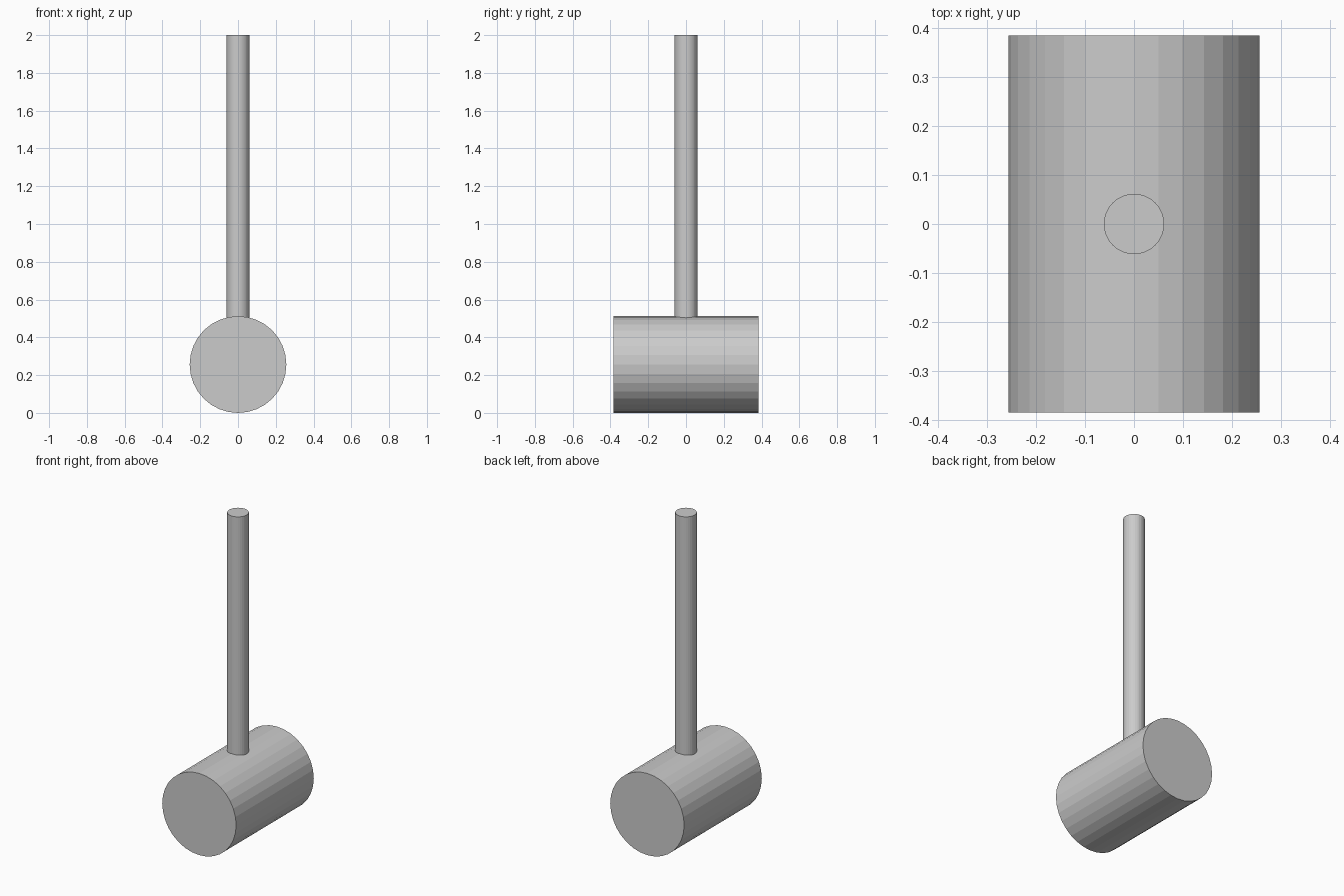
import bpy
import math

if "Cube" in bpy.data.objects:
    bpy.data.objects.remove(bpy.data.objects["Cube"])

HEAD_R, HEAD_LEN = 0.256, 0.768
HANDLE_R, HANDLE_BOTTOM, TOP = 0.0615, 0.45, 2.0


def cylinder(name, radius, depth, z, rot=(0, 0, 0)):
    bpy.ops.mesh.primitive_cylinder_add(vertices=32, radius=radius, depth=depth,
                                        location=(0, 0, z), rotation=rot)
    obj = bpy.context.object
    obj.name = name
    bpy.ops.object.transform_apply(location=False, rotation=True, scale=True)
    return obj


# Mallet head lying along y
cylinder("mallet_head", HEAD_R, HEAD_LEN, HEAD_R, (math.pi / 2, 0, 0))

# Upright handle, seated into the top of the head
cylinder("handle", HANDLE_R, TOP - HANDLE_BOTTOM, (TOP + HANDLE_BOTTOM) / 2)
